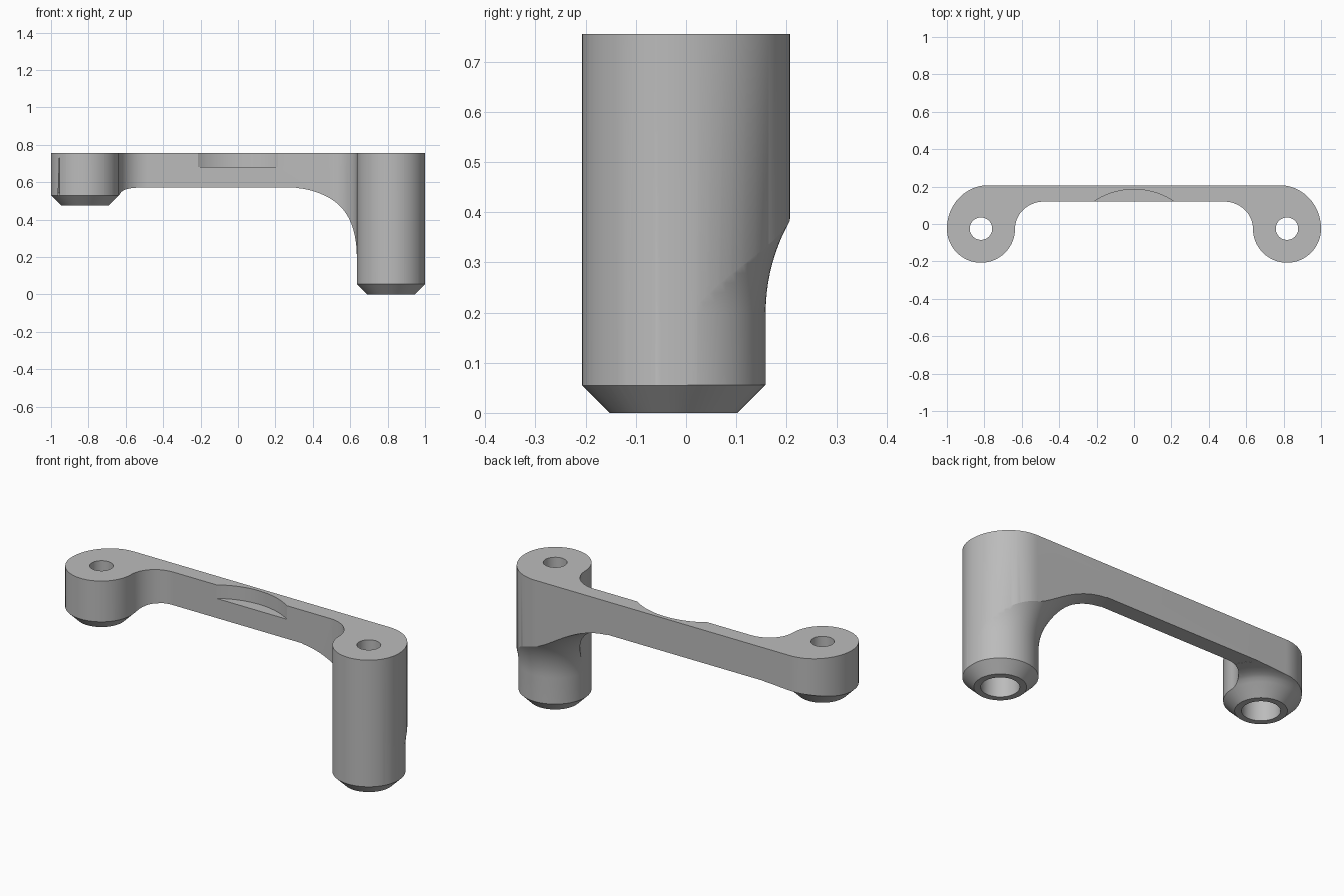
import bpy, bmesh
from math import sin, cos, pi, radians

cube = bpy.data.objects.get("Cube")
if cube:
    bpy.data.objects.remove(cube)

POST_X, POST_Y, POST_R = 0.818, -0.025, 0.182
TOP, UNDERSIDE = 0.755, 0.572

grey = bpy.data.materials.new("mid_grey")
grey.use_nodes = True
grey.diffuse_color = (0.5, 0.5, 0.5, 1)
grey.node_tree.nodes["Principled BSDF"].inputs["Base Color"].default_value = (0.5, 0.5, 0.5, 1)


def arc(cx, cy, rx, ry, start, end, n):
    angles = [radians(start + (end - start) * i / n) for i in range(n + 1)]
    return [(cx + rx * cos(a), cy + ry * sin(a)) for a in angles]


def finish(bm, name):
    bmesh.ops.recalc_face_normals(bm, faces=bm.faces)
    mesh = bpy.data.meshes.new(name)
    bm.to_mesh(mesh)
    bm.free()
    mesh.materials.append(grey)
    obj = bpy.data.objects.new(name, mesh)
    bpy.context.collection.objects.link(obj)
    return obj


def prism(name, outline, z0, z1):
    bm = bmesh.new()
    face = bm.faces.new([bm.verts.new((x, y, z0)) for x, y in outline])
    top = bmesh.ops.extrude_face_region(bm, geom=[face])["geom"]
    verts = [v for v in top if isinstance(v, bmesh.types.BMVert)]
    bmesh.ops.translate(bm, verts=verts, vec=(0, 0, z1 - z0))
    return finish(bm, name)


def lathe(name, profile, x, n=96):
    """Closed solid of revolution from (radius, z) points."""
    bm = bmesh.new()
    rings = [[bm.verts.new((x + r * cos(2 * pi * i / n), POST_Y + r * sin(2 * pi * i / n), z))
              for i in range(n)] for r, z in profile]
    for a, b in zip(rings, rings[1:]):
        for i in range(n):
            j = (i + 1) % n
            bm.faces.new((a[i], a[j], b[j], b[i]))
    bm.faces.new(rings[0])
    bm.faces.new(rings[-1])
    return finish(bm, name)


def combine(target, helper, operation):
    helper.hide_render = True
    mod = target.modifiers.new("combine", "BOOLEAN")
    mod.operation, mod.object, mod.solver = operation, helper, "EXACT"
    bpy.context.view_layer.objects.active = target
    bpy.ops.object.modifier_apply(modifier=mod.name)
    bpy.data.objects.remove(helper)


# Plan outline: thin bar with a rounded boss at each end
half = arc(0.48, POST_Y, POST_X - POST_R - 0.48, 0.145, 90, 0, 20)
half += arc(POST_X, POST_Y, POST_R, POST_R, 180, 360, 48)[1:]
half += arc(0.78, POST_Y, 0.22, 0.232, 0, 90, 28)[1:]
outline = half + [(-x, y) for x, y in reversed(half)]
bracket = prism("bracket", outline, -0.1, TOP)

# Height envelope: bar slab plus a flared, chamfered post at each end
envelope = prism("envelope", [(-1.2, -0.6), (1.2, -0.6), (1.2, 0.6), (-1.2, 0.6)],
                 UNDERSIDE, 0.9)
r = POST_R + 0.0015
fillet = 0.37
tall = [(0.127, 0), (r, 0.056)]
tall += arc(r + fillet, 0.2, fillet, fillet, 180, 94, 28)
tall.append((tall[-1][0], 0.65))
short = [(0.127, 0.475), (r, 0.531), (0.2, 0.546), (0.215, 0.554), (0.235, 0.561),
         (0.265, 0.567), (0.31, 0.571), (0.31, 0.65)]
combine(envelope, lathe("tall_post", tall, POST_X), "UNION")
combine(envelope, lathe("short_post", short, -POST_X), "UNION")
combine(bracket, envelope, "INTERSECT")

# Stepped screw holes: narrow at the top, wide from below
for side in (-1, 1):
    hole = [(0.094, -0.1), (0.094, 0.62), (0.06, 0.62), (0.06, 0.9)]
    combine(bracket, lathe("screw_hole", hole, side * POST_X, 48), "DIFFERENCE")

# Shallow curved pocket in the upper front edge of the bar
pocket = arc(0, -0.203, 0.388, 0.388, 20, 160, 48)
combine(bracket, prism("pocket", pocket, 0.68, 0.9), "DIFFERENCE")

bpy.ops.object.select_all(action="DESELECT")
bracket.select_set(True)
bpy.context.view_layer.objects.active = bracket
bpy.ops.object.shade_smooth_by_angle(angle=radians(25))
